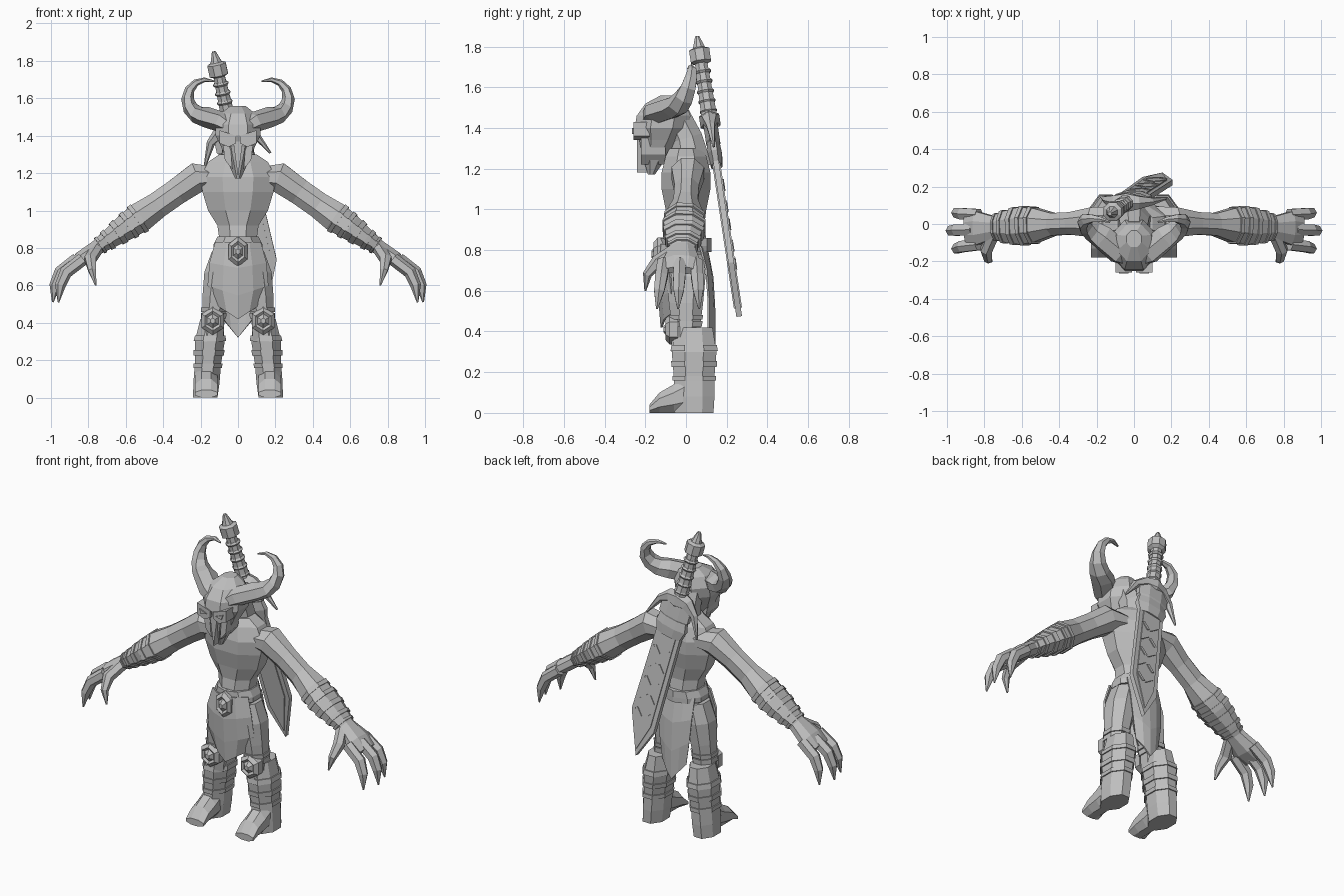
import bpy
import bmesh
import math
from mathutils import Vector, Matrix

default_cube = bpy.data.objects.get("Cube")
if default_cube:
    bpy.data.objects.remove(default_cube, do_unlink=True)

X_AXIS, Y_AXIS, Z_AXIS = Matrix.Identity(3)

GREY = (.52, .52, .52, 1)
stone = bpy.data.materials.new("stone_grey")
stone.use_nodes = True
stone.diffuse_color = GREY
stone.node_tree.nodes["Principled BSDF"].inputs["Base Color"].default_value = GREY


def finish(name, bm, mirror=False, matrix=None):
    """Turn a bmesh into a flat shaded object, optionally mirrored across x."""
    bmesh.ops.recalc_face_normals(bm, faces=bm.faces)
    mesh = bpy.data.meshes.new(name)
    bm.to_mesh(mesh)
    bm.free()
    mesh.materials.append(stone)
    part = bpy.data.objects.new(name, mesh)
    bpy.context.collection.objects.link(part)
    if matrix:
        part.matrix_world = matrix
    if mirror:
        part.modifiers.new("Mirror", "MIRROR").use_mirror_merge = False
    return part


def skin(name, outlines, mirror=False, matrix=None):
    """Join matching closed outlines into one capped solid."""
    bm = bmesh.new()
    rings = [[bm.verts.new(point) for point in outline] for outline in outlines]
    for low, high in zip(rings, rings[1:]):
        for k in range(len(low)):
            bm.faces.new((low[k - 1], low[k], high[k], high[k - 1]))
    bm.faces.new(rings[0])
    bm.faces.new(rings[-1])
    return finish(name, bm, mirror, matrix)


def loft(name, rows, sides=8, across=X_AXIS, axis=None, flat=1, **options):
    """Skin rings given as (x, y, z, radius across, other radius if different)."""
    centres = [Vector(row[:3]) for row in rows]
    widen = 1 / math.cos(math.pi / sides)
    outlines = []
    for i, row in enumerate(rows):
        ahead = centres[min(i + 1, len(rows) - 1)]
        behind = centres[max(i - 1, 0)]
        tangent = axis or (ahead - behind).normalized()
        u = (across - tangent * across.dot(tangent)).normalized() * row[3] * widen
        v = tangent.cross(u).normalized() * row[-1] * flat * widen
        angles = [(k + .5) * math.tau / sides for k in range(sides)]
        outlines.append([centres[i] + u * math.cos(a) + v * math.sin(a) for a in angles])
    return skin(name, outlines, **options)


def plate(name, outline, near, far, **options):
    """Extrude an (x, z) outline between two depths."""
    return skin(name, [[(x, depth, z) for x, z in outline] for depth in (near, far)], **options)


def cloth(name, rows, bow, drop):
    """Hanging cloth from (z, y, half width) rows, bowed round the body."""
    bm = bmesh.new()
    grid = []
    for i, (z, y, half) in enumerate(rows):
        fall = drop * i / (len(rows) - 1)
        steps = [s / 2 for s in range(-2, 3)]
        grid.append([bm.verts.new((half * s, y + bow * s * s, z - fall * (1 - abs(s)))) for s in steps])
    for top, bottom in zip(grid, grid[1:]):
        for k in range(len(top) - 1):
            bm.faces.new((top[k], top[k + 1], bottom[k + 1], bottom[k]))
    solid = finish(name, bm).modifiers.new("Thickness", "SOLIDIFY")
    solid.thickness, solid.offset = .01, 0


def between(rows, place):
    """Ring interpolated along a list of rows."""
    i = min(int(place), len(rows) - 2)
    return [a + (b - a) * (place - i) for a, b in zip(rows[i], rows[i + 1])]


def straps(name, rows, places, **options):
    """Raised straps wrapped round a limb."""
    for place in places:
        rings = [between(rows, place + shift) for shift in (-.12, .12)]
        rings = [ring[:3] + [radius + .007 for radius in ring[3:]] for ring in rings]
        loft(name, rings, mirror=True, **options)


def shield(name, x, y, z, width, height, **options):
    """Six sided boss with a raised rim and a central stud, facing forward."""
    steps = ((0, 1), (.04, 1), (.06, .7), (.05, .5), (.07, .2))
    loft(name, [(x, y - out, z, width * size, height * size) for out, size in steps],
         sides=6, axis=Y_AXIS, **options)


# Torso and neck
body = [(.68, .1, .08), (.76, .12, .1), (.85, .1, .1), (.92, .11, .09), (1, .16, .1),
        (1.1, .19, .12), (1.18, .2, .12), (1.26, .16, .1), (1.3, .1, .08)]
loft("torso", [(0, 0, z, wide, deep) for z, wide, deep in body], axis=Z_AXIS)
loft("neck", [(0, .03, 1.2, .1), (0, 0, 1.35, .08), (0, -.05, 1.46, .07)])

# Arms slope evenly down from the shoulder to the palm
muscles = [(.1, .08, .05), (.22, .08, .08), (.33, .06, .07), (.43, .06, .07), (.52, .09, .08),
           (.6, .1, .07), (.7, .08, .05), (.75, .06, .04), (.84, .09, .04), (.9, .08, .02)]
arm = [(x, .02 - .05 * x, min(1.18, 1.33 - .7 * x), wide, deep) for x, wide, deep in muscles]
loft("arm", arm, across=Y_AXIS, mirror=True)
straps("forearm_wrap", arm, (4.2, 4.8, 5.4, 6, 6.7), across=Y_AXIS)

# Clawed fingers and thumb
joints = [(.84, .74, .03), (.93, .67, .03), (.96, .6, .025), (.97, .51, .004)]
for finger in (-1, 0, 1):
    reach = .02 - .03 * abs(finger)
    loft("finger", [(x + reach, (finger * .08 - .03) * (1 + i / 10), z, radius)
                    for i, (x, z, radius) in enumerate(joints)],
         sides=6, across=Y_AXIS, mirror=True)
loft("thumb", [(.75, -.05, .8, .03), (.79, -.14, .74, .03), (.78, -.19, .68, .02), (.76, -.2, .6, .004)],
     sides=6, mirror=True)

# Legs with straps above the knee
thigh = [(.78, .07, .07), (.67, .1, .08), (.54, .12, .07), (.44, .13, .06), (.3, .14, .06)]
leg = [(x, 0, z, radius, radius * 1.2) for z, x, radius in thigh]
loft("leg", leg, axis=Z_AXIS, mirror=True)
straps("knee_strap", leg, (2.7, 3), axis=Z_AXIS)
shield("knee_guard", .135, -.04, .41, .06, .065, mirror=True)

# Boots splay slightly outwards, with long tapered feet
boot = [(.175 - .08 * z, .04, z, radius, radius + .03)
        for z, radius in ((.42, .06), (.3, .08), (.18, .07), (.08, .07), (0, .065))]
loft("boot", boot, axis=Z_AXIS, mirror=True)
straps("boot_strap", boot, (.85, 1.5, 2.1), axis=Z_AXIS)
loft("foot", [(.17, y, height, .06, height) for y, height in ((.02, .1), (-.06, .07), (-.13, .05), (-.18, .02))],
     axis=Y_AXIS, mirror=True)

# Belt, buckle and loincloths
loft("belt", [(0, 0, z, wide, .12) for z, wide in ((.79, .13), (.82, .13), (.86, .11))], sides=10, axis=Z_AXIS)
shield("buckle", 0, -.1, .78, .05, .07)
cloth("front_cloth", [(.83, -.13, .12), (.72, -.14, .15), (.6, -.13, .16), (.5, -.12, .12)], bow=.06, drop=.08)
cloth("back_cloth", [(.82, .1, .11), (.7, .13, .11), (.56, .14, .1), (.42, .14, .08)], bow=-.03, drop=.1)

# Head with a beaked mask
skull = [(1.56, -.08, .04), (1.52, -.1, .09), (1.46, -.11, .12), (1.4, -.12, .12),
         (1.34, -.13, .09), (1.27, -.15, .06), (1.17, -.17, .015)]
loft("head", [(0, y, z, radius) for z, y, radius in skull], axis=Z_AXIS, flat=1.1)
plate("eye_mask", [(.01, 1.36), (.05, 1.34), (.1, 1.36), (.1, 1.43), (.01, 1.4)], -.18, -.258, mirror=True)
plate("eye", [(.03, 1.38), (.07, 1.37), (.08, 1.4)], -.258, -.265, mirror=True)
plate("beak_ridge", [(-.03, 1.4), (0, 1.18), (.03, 1.4)], -.17, -.24)
plate("cheek_guard", [(.04, 1.34), (.08, 1.35), (.07, 1.27), (.03, 1.22)], -.1, -.22, mirror=True)

# Brows sweeping into horns that curl round an arc
horn = [(0, -.2, 1.42, .03), (.08, -.15, 1.47, .06)]
for k in range(8):
    along = k / 7
    turn = math.radians(-90 + 205 * along)
    horn.append((.17 + .1 * math.cos(turn), -.07 + .1 * math.sin(2.2 * along),
                 1.6 + .1 * math.sin(turn), .06 - .055 * along))
loft("horn", horn, sides=6, across=Y_AXIS, flat=.8, mirror=True)

# Great sword on the back, built along its own axis from pommel to tip
down = Vector((.22, .15, -1)).normalized()
side = (X_AXIS - down * down.x).normalized()
sword = Matrix((side, down.cross(side), down)).transposed().to_4x4()
sword.translation = (-.13, .055, 1.85)


def turned(name, profile, flat=1):
    """Sword part from (distance, radius) pairs."""
    loft(name, [(0, 0, distance, radius) for distance, radius in profile],
         axis=Z_AXIS, flat=flat, matrix=sword)


turned("pommel", [(0, .01), (.06, .03), (.07, .05), (.13, .05), (.14, .03)])
turned("grip", [(.13, .03), (.44, .04)])
for k in range(5):
    start = .17 + k * .05
    turned("grip_wrap", [(start, .035), (start + .01, .042), (start + .02, .035)])
guard = [(.06 * k, 0, .43 + .17 * abs(k / 3) ** 3, .05 - .015 * abs(k)) for k in range(-3, 4)]
loft("sword_guard", guard, sides=6, across=Y_AXIS, matrix=sword)
turned("blade_collar", [(.44, .1), (.54, .1), (.55, .09), (.6, .1), (.66, .08)], flat=.35)
blade = [(-.08, .45), (.08, .45), (.09, 1.17), (-.02, 1.42), (-.09, 1.24)]
plate("blade", blade, -.014, .014, matrix=sword)
plate("blade_core", [(x * .7, .1 + z * .9) for x, z in blade], -.02, .02, matrix=sword)

# Raised runes down the outer blade face
for k in range(5):
    for hand in (-1, 1):
        tilt = .02 * hand * (-1) ** k
        top = Vector((hand * .03 + tilt, .74 + k * .1))
        slant = Vector((-2 * tilt, .04))
        nib = Vector((.015, .01))
        plate("blade_rune", [top, top + nib, top + nib + slant, top + slant], -.02, -.025, matrix=sword)
